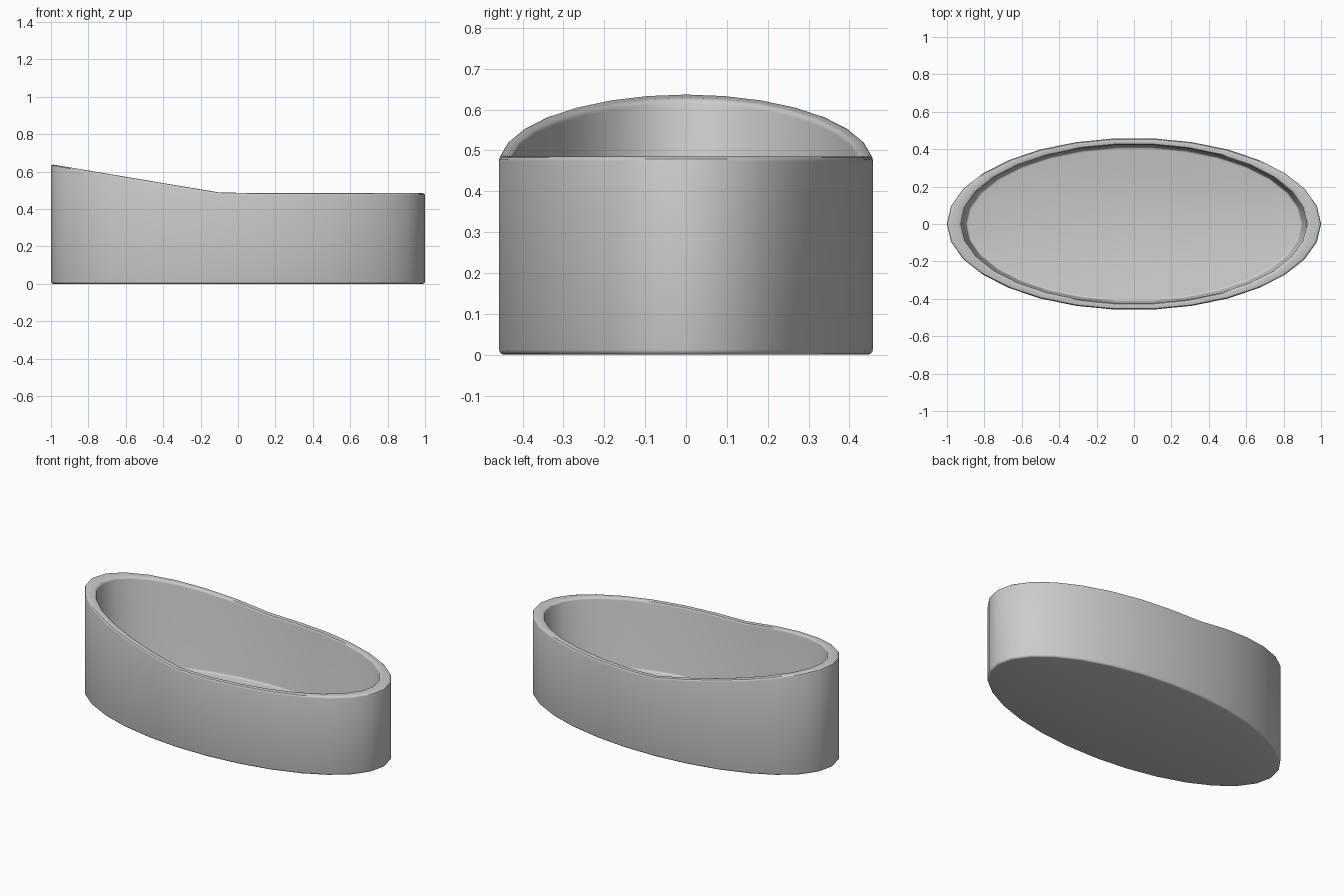
import bpy, bmesh, math

if "Cube" in bpy.data.objects:
    bpy.data.objects.remove(bpy.data.objects["Cube"])

SIDES = 30
RX, RY = 1.0, 0.46


def rim_z(x):
    # level front half, straight ramp up towards -x
    return 0.485 + max(0.0, -x - 0.08) * 0.168


bm = bmesh.new()


def ring(scale, z):
    out = []
    for i in range(SIDES):
        a = 2 * math.pi * i / SIDES
        x, y = RX * scale * math.cos(a), RY * scale * math.sin(a)
        out.append(bm.verts.new((x, y, rim_z(x) if z is None else z)))
    return out


# outer wall, sloping rim, tapered inner wall
rings = [ring(1.0, 0.0), ring(1.0, None), ring(0.925, None), ring(0.9, 0.06)]
for lo, hi in zip(rings, rings[1:]):
    for i in range(SIDES):
        j = (i + 1) % SIDES
        bm.faces.new((lo[i], lo[j], hi[j], hi[i]))

# underside and floor
bm.faces.new(rings[0][::-1])
bm.faces.new(rings[-1])
bmesh.ops.recalc_face_normals(bm, faces=bm.faces[:])

mesh = bpy.data.meshes.new("oval_tub")
bm.to_mesh(mesh)
bm.free()
tub = bpy.data.objects.new("oval_tub", mesh)
bpy.context.collection.objects.link(tub)

# softened rim and base edges
bevel = tub.modifiers.new("soft_edges", "BEVEL")
bevel.width = 0.012
bevel.segments = 3
bevel.limit_method = 'ANGLE'
bevel.angle_limit = math.radians(40)

# smooth bevels, faceted side panels
bpy.context.view_layer.objects.active = tub
tub.select_set(True)
bpy.ops.object.modifier_apply(modifier=bevel.name)
bpy.ops.object.shade_smooth_by_angle(angle=math.radians(31))
